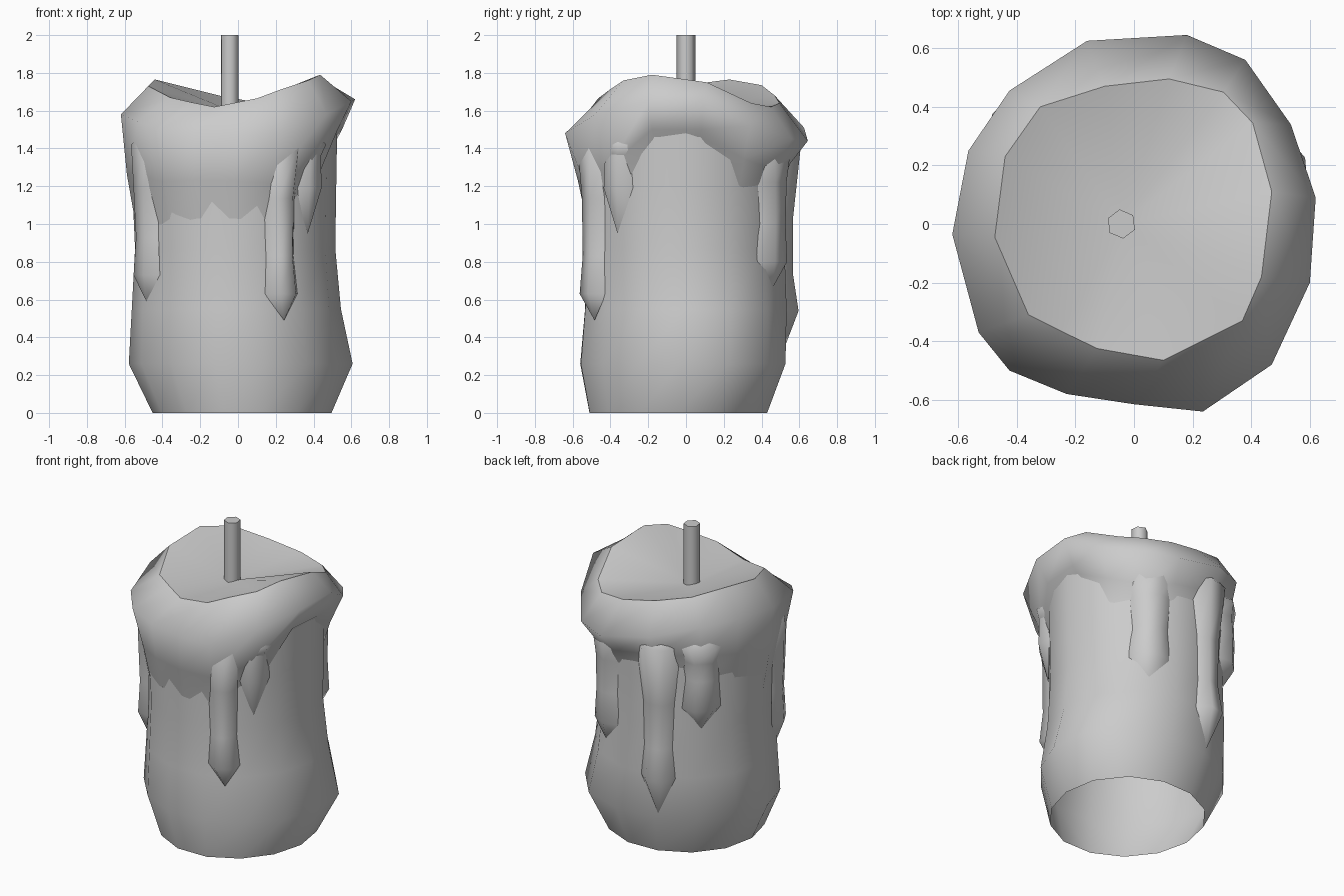
import bpy, math
from mathutils import Vector

if "Cube" in bpy.data.objects:
    bpy.data.objects.remove(bpy.data.objects["Cube"])

# body profile: z, centre x, centre y, radius x, radius y
RINGS = [(0, .02, -.045, .475, .48), (.26, .01, -.03, .597, .55),
         (.55, -.01, -.005, .555, .545), (.87, -.015, 0, .53, .535),
         (1.2, -.02, 0, .54, .54), (1.5, -.01, 0, .535, .54)]


def body_point(a, z, off=0.0):
    """Point on the candle side at angle a and height z, pushed out by off."""
    z = min(max(z, 0), 1.5)
    for r0, r1 in zip(RINGS, RINGS[1:]):
        if z <= r1[0]:
            break
    t = (z - r0[0]) / (r1[0] - r0[0])
    cx, cy, rx, ry = [p + (q - p) * t for p, q in zip(r0[1:], r1[1:])]
    # low bulge at the back right, slight hollows at the front right and front left
    low = max(0, 1 - abs(z - .27) / .4)
    for ang, amount in ((.72, .05), (-.6, -.035), (3.75, -.02)):
        off += amount * low * max(0, math.cos(a - ang)) ** 4
    return Vector((cx + (rx + off) * math.cos(a), cy + (ry + off) * math.sin(a), z))


def make(name, verts, faces, angle=75):
    me = bpy.data.meshes.new(name)
    me.from_pydata(verts, [], faces)
    ob = bpy.data.objects.new(name, me)
    bpy.context.collection.objects.link(ob)
    smooth(ob, angle)
    return ob


def smooth(ob, angle):
    bpy.ops.object.select_all(action='DESELECT')
    ob.select_set(True)
    bpy.context.view_layer.objects.active = ob
    bpy.ops.object.shade_smooth_by_angle(angle=math.radians(angle))


def bridge(rows, n, closed=True):
    """Quads between consecutive rows of n points (rows run bottom to top)."""
    return [(r * n + i, r * n + (i + 1) % n, (r + 1) * n + (i + 1) % n, (r + 1) * n + i)
            for r in range(rows - 1) for i in range(n if closed else n - 1)]


# candle body, open underneath
N = 14
verts = [body_point(math.tau * i / N, r[0]) for r in RINGS for i in range(N)]
make("candle_body", verts, bridge(len(RINGS), N), 50)

# melted cap: shoulder x, y, z, rim x, y, z, hem height
COLS = [(.62, .09, 1.66, .47, .11, 1.75, 1.46), (.535, .34, 1.52, .405, .345, 1.64, 1.2),
        (.38, .56, 1.45, .305, .45, 1.62, 1.15), (.18, .645, 1.44, .12, .495, 1.64, 1.22),
        (-.16, .625, 1.51, -.1, .47, 1.68, 1.25), (-.425, .455, 1.58, -.32, .4, 1.735, 1.2),
        (-.565, .25, 1.6, -.44, .23, 1.765, 1.15), (-.62, -.035, 1.58, -.475, -.045, 1.73, 1.0),
        (-.53, -.37, 1.54, -.36, -.31, 1.67, 1.0), (-.425, -.5, 1.5, -.25, -.365, 1.645, 1.0),
        (-.23, -.58, 1.48, -.125, -.425, 1.62, 1.03), (0, -.615, 1.47, .1, -.465, 1.665, 1.03),
        (.235, -.64, 1.48, .22, -.405, 1.71, 1.0), (.47, -.48, 1.58, .37, -.33, 1.76, 1.08),
        (.6, -.2, 1.65, .435, -.18, 1.79, 1.46)]
n = len(COLS)
angs = [math.atan2(c[1], c[0]) for c in COLS]
verts = [body_point(a, c[6], -.008) for a, c in zip(angs, COLS)]
verts += [body_point(a, c[6] * .55 + c[2] * .45, .032) for a, c in zip(angs, COLS)]
verts += [c[:3] for c in COLS]
verts += [c[3:6] for c in COLS]
make("melted_wax_cap", verts, bridge(4, n), 80)

# sunken top of the candle
verts = [c[3:6] for c in COLS] + [(-.04, 0, 1.6)]
make("candle_top", verts, [(i, (i + 1) % n, n) for i in range(n)])


# wax drips running down from the cap: bulb is the height of the widest part above the tip
def drip(name, deg, tip, out, w, bulb=.14, waist=.9):
    a = math.radians(deg)
    top = 1.42
    rows = [(tip + bulb, 1, out), (tip + bulb + .2, .85, out * waist),
            ((tip + top) / 2 + .18, .95, out * waist), (top, 1.4, out + .01)]
    verts = []
    for z, k, o in rows:
        for s, off in ((-1, -.01), (-.42, o), (.42, o), (1, -.01)):
            verts.append(body_point(a + math.radians(w) * s * k, z, off))
    verts.append(body_point(a, tip, -.005))
    verts.append(body_point(a, top + .08, .02))
    m = len(verts)
    faces = bridge(4, 4, False)
    faces += [(m - 2, i + 1, i) for i in range(3)]
    faces += [(12 + i, 13 + i, m - 1) for i in range(3)]
    make(name, verts, faces, 80)


for d in (("front_drip", -63, .49, .065, 10.5), ("front_right_drip", -43, .95, .05, 11, .24),
          ("back_right_drip", 59, .66, .055, 14), ("back_drip", 105, .29, .065, 11.5, .25, .6),
          ("back_left_drip", 134, .87, .055, 13), ("left_drip", 209, .59, .05, 12)):
    drip(*d)

# wick
bpy.ops.mesh.primitive_cylinder_add(vertices=6, radius=.05, depth=.42, location=(-.043, 0, 1.79),
                                    rotation=(0, 0, math.radians(7)))
bpy.context.object.name = "wick"
smooth(bpy.context.object, 65)
